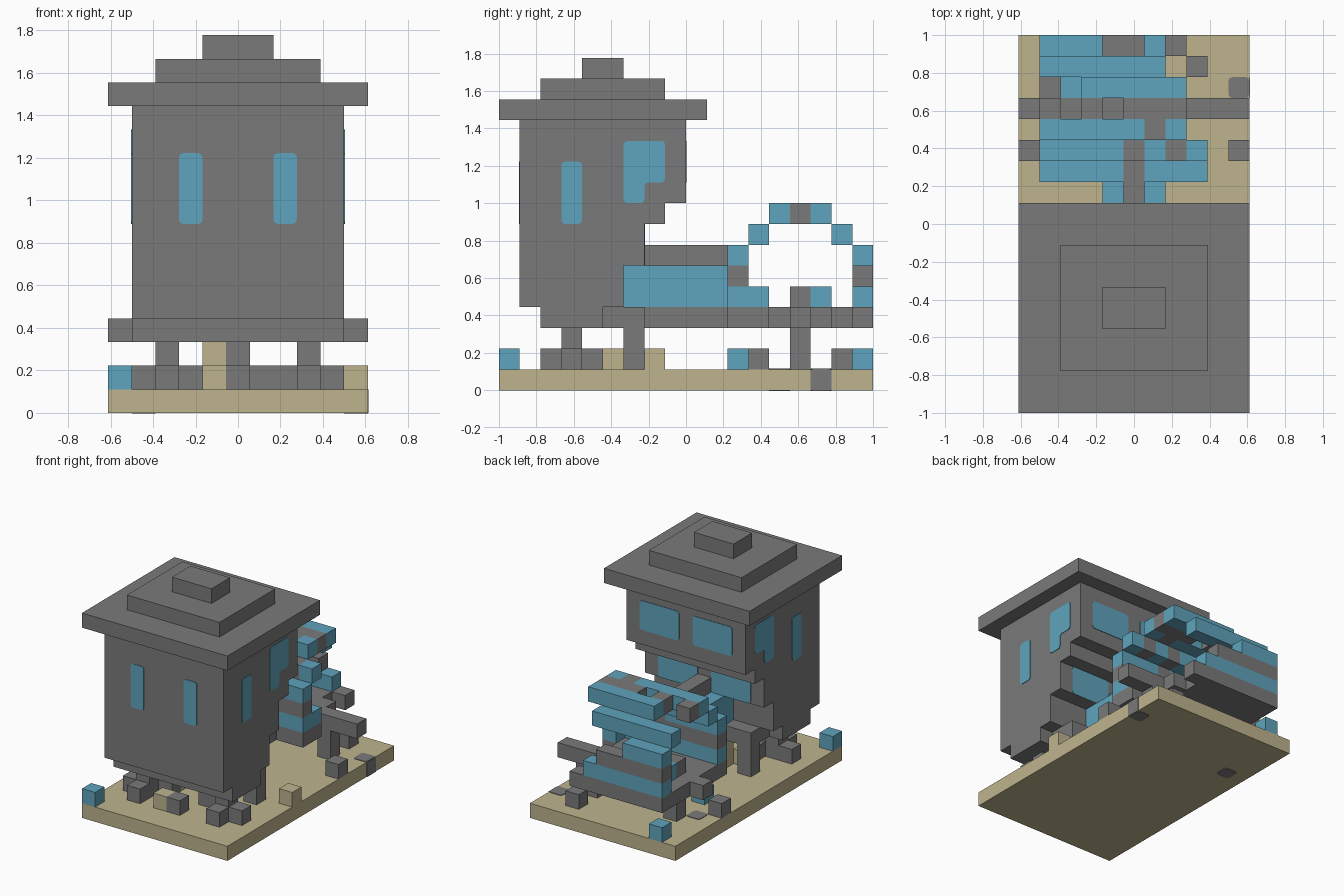
import bpy
import bmesh
from mathutils import Vector

if "Cube" in bpy.data.objects:
    bpy.data.objects.remove(bpy.data.objects["Cube"])

CELL = 1 / 9


def material(name, colour):
    mat = bpy.data.materials.new(name)
    mat.use_nodes = True
    mat.diffuse_color = (*colour, 1)
    mat.node_tree.nodes["Principled BSDF"].inputs["Base Color"].default_value = (*colour, 1)
    return mat


STONE = material("grey stone", (0.195, 0.195, 0.195))
BLUE = material("blue glass", (0.114, 0.371, 0.508))
SAND = material("pale sand", (0.515, 0.456, 0.27))


def place(x, y, z):
    """Cell grid corner to model position."""
    return Vector(((x - 5.5) * CELL, y * CELL - 1, z * CELL))


def finish(name, bm, mat):
    bmesh.ops.recalc_face_normals(bm, faces=bm.faces)
    mesh = bpy.data.meshes.new(name)
    bm.to_mesh(mesh)
    bm.free()
    mesh.materials.append(mat)
    bpy.context.collection.objects.link(bpy.data.objects.new(name, mesh))


def box(name, mat, xs, ys, zs):
    """Block spanning inclusive ranges of cells; a single number is one cell."""
    spans = [s if isinstance(s, tuple) else (s, s) for s in (xs, ys, zs)]
    low = place(*[s[0] for s in spans])
    high = place(*[s[1] + 1 for s in spans])
    bm = bmesh.new()
    bmesh.ops.create_cube(bm, size=1)
    for v in bm.verts:
        v.co = [(a + b) / 2 + c * (b - a) for a, b, c in zip(low, high, v.co)]
    finish(name, bm, mat)


def plate(name, mat, axis, level, outline, chamfer=0.02):
    """Thin plate with clipped corners, lying across the given axis."""
    bm = bmesh.new()
    verts = []
    for p in outline:
        co = list(p)
        co.insert(axis, level)
        verts.append(bm.verts.new(place(*co)))
    bm.faces.new(verts)
    bmesh.ops.bevel(bm, geom=bm.verts[:], offset=chamfer, segments=2,
                    profile=0.5, affect='VERTICES')
    step = Vector((0, 0, 0))
    step[axis] = 0.004
    bmesh.ops.translate(bm, verts=bm.verts, vec=-step)
    out = bmesh.ops.extrude_face_region(bm, geom=bm.faces[:])
    top = [g for g in out["geom"] if isinstance(g, bmesh.types.BMVert)]
    bmesh.ops.translate(bm, verts=top, vec=step * 2)
    finish(name, bm, mat)


def rect(a0, a1, b0, b1):
    return [(a0, b0), (a1, b0), (a1, b1), (a0, b1)]


# Ground slab with stained cells
box("ground_slab", SAND, (0, 10), (0, 17), 0)
for x, y in ((10, 15), (1, 13)):
    for z in (0, 1):
        plate("ground_stain", STONE, 2, z, rect(x, x + 1, y, y + 1))
plate("ground_edge_stain", STONE, 0, 11, rect(15, 16, 0, 1), 0.002)

# Tower, stepping inward below at the back
box("tower_foot", STONE, (1, 9), (2, 4), 3)
box("tower_base", STONE, (1, 9), (1, 5), (4, 5))
box("tower_waist", STONE, (1, 9), (1, 6), (6, 7))
box("tower_chest", STONE, (1, 9), (1, 7), 8)
box("tower_head", STONE, (1, 9), (1, 8), (9, 12))

# Stepped roof
box("roof_eave", STONE, (0, 10), (0, 9), 13)
box("roof_step", STONE, (2, 8), (2, 7), 14)
box("roof_cap", STONE, (4, 6), (4, 5), 15)

# Tower windows
for x in (3, 7):
    plate("front_window", BLUE, 1, 1, rect(x, x + 1, 8, 11))
for x in (2, 6):
    plate("back_window", BLUE, 1, 9, rect(x, x + 3, 10, 12))
    plate("back_lower_window", BLUE, 1, 7, rect(x, x + 3, 6, 8))
for x in (1, 10):
    plate("side_slit_window", BLUE, 0, x, rect(3, 4, 8, 11))
    plate("side_corner_window", BLUE, 0, x,
          [(6, 9), (7, 9), (7, 10), (8, 10), (8, 12), (6, 12)])

# Corridor joining the tower to the broken drum
box("corridor_front_floor", STONE, (2, 8), (5, 6), 3)
box("corridor_floor", STONE, (4, 6), (7, 10), 3)
for x in (4, 6):
    box("corridor_side", BLUE, x, (6, 10), (4, 5))
box("corridor_core", STONE, 5, (6, 10), (4, 5))
box("corridor_ridge", STONE, 5, (7, 11), 6)

# Drum floor and axle
box("drum_floor_front", STONE, (1, 8), (11, 12), 3)
box("drum_floor_middle", STONE, (1, 7), 13, 3)
box("drum_axle", STONE, (0, 10), 14, 3)
box("drum_floor_back", STONE, (1, 7), 15, 3)
box("drum_floor_rear", STONE, (1, 6), 16, 3)
box("drum_floor_end", STONE, (1, 7), 17, 3)

# Drum slats: colour, cell range along x, y cell, z cell
SLATS = (
    (BLUE, (1, 8), 11, 4), (STONE, (1, 8), 11, 5),
    (BLUE, (1, 4), 11, 6), (BLUE, (6, 8), 11, 6),
    (BLUE, (1, 4), 12, 7), (STONE, 5, 12, 7), (BLUE, 6, 12, 7),
    (STONE, 7, 12, 7), (BLUE, 8, 12, 7), (BLUE, 8, 12, 4),
    (BLUE, (1, 5), 13, 8), (STONE, 6, 13, 8), (BLUE, 7, 13, 8),
    (STONE, 1, 14, 8), (STONE, 3, 14, 8), (STONE, (5, 7), 14, 8),
    (BLUE, (3, 7), 15, 8), (BLUE, (1, 6), 16, 7),
    (BLUE, (1, 3), 17, 6), (STONE, (1, 5), 17, 5), (BLUE, (1, 6), 17, 4),
    (STONE, 2, 14, 4), (BLUE, 2, 15, 4),
)
for mat, xs, y, z in SLATS:
    box("drum_slat", mat, xs, y, z)

# Legs in mirrored pairs
for x in (2, 8):
    for y in (3, 6, 14):
        box("leg", STONE, x, y, (1, 2))

# Rubble on the ground
RUBBLE = {
    STONE: ((2, 2), (5, 2), (8, 2), (1, 3), (9, 3), (3, 4), (6, 4), (7, 4),
            (0, 12), (10, 12), (8, 16)),
    BLUE: ((0, 0), (2, 11), (1, 17)),
    SAND: ((4, 2), (3, 5), (10, 7)),
}
for mat, cells in RUBBLE.items():
    for x, y in cells:
        box("rubble_block", mat, x, y, 1)
box("sand_heap", SAND, 4, 6, (1, 2))
box("rubble_stack", STONE, 5, 6, (1, 2))
